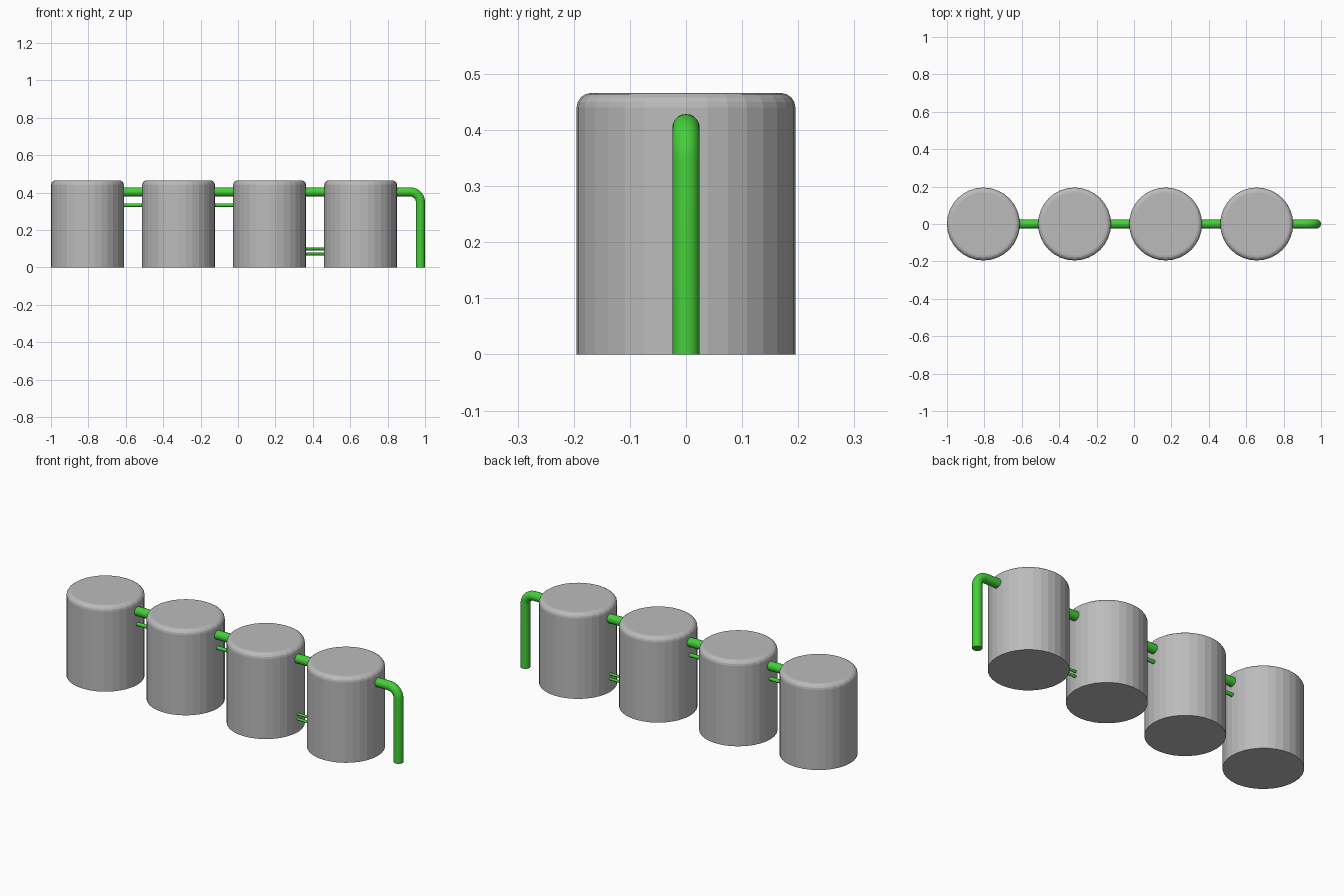
import bpy, bmesh, math
from mathutils import Vector

cube = bpy.data.objects.get("Cube")
if cube:
    bpy.data.objects.remove(cube, do_unlink=True)


def material(name, colour):
    mat = bpy.data.materials.new(name)
    mat.use_nodes = True
    mat.diffuse_color = colour
    mat.node_tree.nodes["Principled BSDF"].inputs["Base Color"].default_value = colour
    return mat


grey = material("barrel grey", (0.5, 0.5, 0.5, 1))
green = material("pipe green", (0.06, 0.62, 0.04, 1))

RADIUS, HEIGHT, ROUND = 0.195, 0.466, 0.026
CENTRES = [-0.805 + 0.487 * i for i in range(4)]


def finish(name, bm, mat, smooth_angle=None):
    mesh = bpy.data.meshes.new(name)
    bmesh.ops.recalc_face_normals(bm, faces=bm.faces)
    bm.to_mesh(mesh)
    bm.free()
    obj = bpy.data.objects.new(name, mesh)
    bpy.context.collection.objects.link(obj)
    mesh.materials.append(mat)
    if smooth_angle:
        bpy.ops.object.select_all(action='DESELECT')
        obj.select_set(True)
        bpy.context.view_layer.objects.active = obj
        bpy.ops.object.shade_smooth_by_angle(angle=math.radians(smooth_angle))
    return obj


# Barrel: flat-sided cylinder with a rounded top rim
def barrel(name, x):
    bm = bmesh.new()
    bmesh.ops.create_cone(bm, cap_ends=True, segments=32, radius1=RADIUS,
                          radius2=RADIUS, depth=HEIGHT)
    bmesh.ops.translate(bm, verts=bm.verts, vec=(x, 0, HEIGHT / 2))
    rim = [e for e in bm.edges if all(v.co.z > HEIGHT - 0.01 for v in e.verts)]
    bmesh.ops.bevel(bm, geom=rim, offset=ROUND, segments=4, profile=0.5,
                    affect='EDGES')
    finish(name, bm, grey)


# Pipe: round section swept along a path in the y = 0 plane
def pipe(name, path, radius, sides=20):
    bm = bmesh.new()
    points = [Vector((x, 0, z)) for x, z in path]
    rings = []
    for i, p in enumerate(points):
        ahead = points[min(i + 1, len(points) - 1)]
        behind = points[max(i - 1, 0)]
        along = (ahead - behind).normalized()
        across = Vector((-along.z, 0, along.x))
        rings.append([bm.verts.new(p + radius * (
            across * math.cos(a) + Vector((0, math.sin(a), 0))))
            for a in (math.tau * k / sides for k in range(sides))])
    for a, b in zip(rings, rings[1:]):
        for k in range(sides):
            n = (k + 1) % sides
            bm.faces.new((a[k], a[n], b[n], b[k]))
    bm.faces.new(rings[0])
    bm.faces.new(rings[-1])
    finish(name, bm, green, 40)


for i, x in enumerate(CENTRES):
    barrel(f"barrel_{i + 1}", x)

# Links between neighbouring barrels
PIPE_Z, PIPE_R = 0.404, 0.0245
for i, (a, b) in enumerate(zip(CENTRES, CENTRES[1:])):
    start, end = a + RADIUS - 0.02, b - RADIUS + 0.02
    pipe(f"overflow_pipe_{i + 1}", [(start, PIPE_Z), (end, PIPE_Z)], PIPE_R)
    thin = [(0.333, 0.01)] if i < 2 else [(0.099, 0.007), (0.072, 0.007)]
    for j, (z, r) in enumerate(thin):
        pipe(f"thin_pipe_{i + 1}_{j + 1}", [(start, z), (end, z)], r, 16)

# Downpipe with a rounded elbow
DOWN_X, BEND = 1 - PIPE_R, 0.055
elbow = [(DOWN_X - BEND + BEND * math.sin(t), PIPE_Z - BEND + BEND * math.cos(t))
         for t in (math.pi / 2 * k / 10 for k in range(11))]
pipe("downpipe", [(CENTRES[-1] + RADIUS - 0.02, PIPE_Z)] + elbow + [(DOWN_X, 0)],
     PIPE_R)
